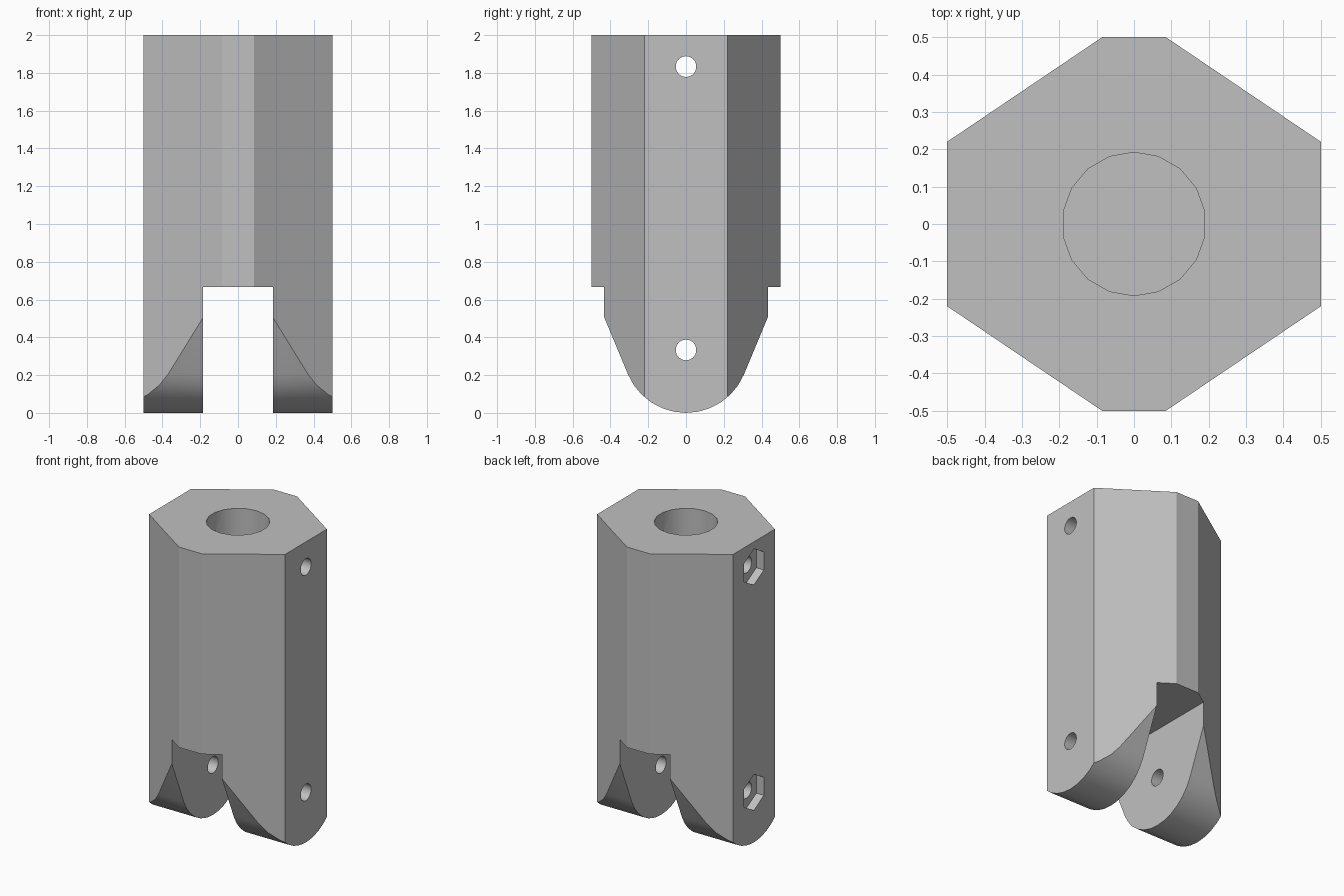
import bpy
from math import sin, cos, pi, radians, atan2, acos, hypot
from mathutils import Vector

cube = bpy.data.objects.get("Cube")
if cube:
    bpy.data.objects.remove(cube, do_unlink=True)

HEIGHT = 2.0
PIVOT_Z = 1 / 3      # pivot hole height, also the radius of the rounded feet
SLOT_Z = 2 / 3       # top of the fork slot
BOLT_Z = 11 / 6      # upper bolt hole height

grey = bpy.data.materials.new("plain grey")
grey.use_nodes = True
colour = (0.53, 0.53, 0.53, 1)
grey.diffuse_color = colour
grey.node_tree.nodes["Principled BSDF"].inputs["Base Color"].default_value = colour


def prism(name, points, axis, start, end):
    """Extrude a 2D outline along z (points are x, y) or along x (points are y, z)."""
    def place(p, d):
        return (p[0], p[1], d) if axis == "z" else (d, p[0], p[1])
    n = len(points)
    verts = [place(p, d) for d in (start, end) for p in points]
    faces = [list(range(n))[::-1], list(range(n, 2 * n))]
    faces += [[i, (i + 1) % n, (i + 1) % n + n, i + n] for i in range(n)]
    mesh = bpy.data.meshes.new(name)
    mesh.from_pydata(verts, [], faces)
    mesh.materials.append(grey)
    obj = bpy.data.objects.new(name, mesh)
    bpy.context.collection.objects.link(obj)
    return obj


def ring(radius, sides, cx=0, cy=0, turn=pi / 2):
    return [(cx + radius * cos(turn + 2 * pi * i / sides),
             cy + radius * sin(turn + 2 * pi * i / sides)) for i in range(sides)]


def cut(target, cutter, operation="DIFFERENCE"):
    mod = target.modifiers.new("cut", "BOOLEAN")
    mod.operation, mod.object, mod.solver = operation, cutter, "EXACT"
    bpy.context.view_layer.objects.active = target
    bpy.ops.object.modifier_apply(modifier=mod.name)
    bpy.data.objects.remove(cutter, do_unlink=True)


# Eight-sided column
quarter = [(0.5, 0.22), (0.085, 0.5)]
outline = (quarter + [(-x, y) for x, y in quarter[::-1]]
           + [(-x, -y) for x, y in quarter] + [(x, -y) for x, y in quarter[::-1]])
body = prism("fork_body", outline, "z", 0, HEIGHT)

# Fork slot, open to front and back
slot = [(-0.184, -1), (0.184, -1), (0.184, 1), (-0.184, 1)]
cut(body, prism("slot_cutter", slot, "z", -0.5, SLOT_Z))

# Rounded feet: an arc round the pivot with tangent flanks rising to the column edge
corner = Vector((0.5, SLOT_Z - PIVOT_Z))
tangent = atan2(corner.y, corner.x) - acos(PIVOT_Z / corner.length)
steps = 12
arc = [tangent + (-pi - 2 * tangent) * i / steps for i in range(steps + 1)]
profile = [(PIVOT_Z * cos(a), PIVOT_Z + PIVOT_Z * sin(a)) for a in arc]
flank = Vector((-sin(tangent), cos(tangent)))
top_y = profile[0][0] + 0.4 * flank.x * 2
top_z = profile[0][1] + 0.4 * flank.y * 2
profile = [(-top_y, 3), (top_y, 3), (top_y, top_z)] + profile + [(-top_y, top_z)]
cut(body, prism("foot_cutter", profile[::-1], "x", -1, 1), "INTERSECT")

# Blind bore in the top
cut(body, prism("bore_cutter", ring(0.192, 18), "z", 2 * SLOT_Z, 3))

# Bolt holes right through, with hexagonal nut pockets on one side
for z in (PIVOT_Z, BOLT_Z):
    cut(body, prism("hole_cutter", ring(0.055, 18, 0, z), "x", -1, 1))
    cut(body, prism("nut_cutter", ring(0.12, 6, 0, z), "x", -1, -0.445))

# Smooth the round walls, keep the flat faces crisp
bpy.ops.object.select_all(action="DESELECT")
body.select_set(True)
bpy.context.view_layer.objects.active = body
bpy.ops.object.shade_smooth_by_angle(angle=radians(28))
